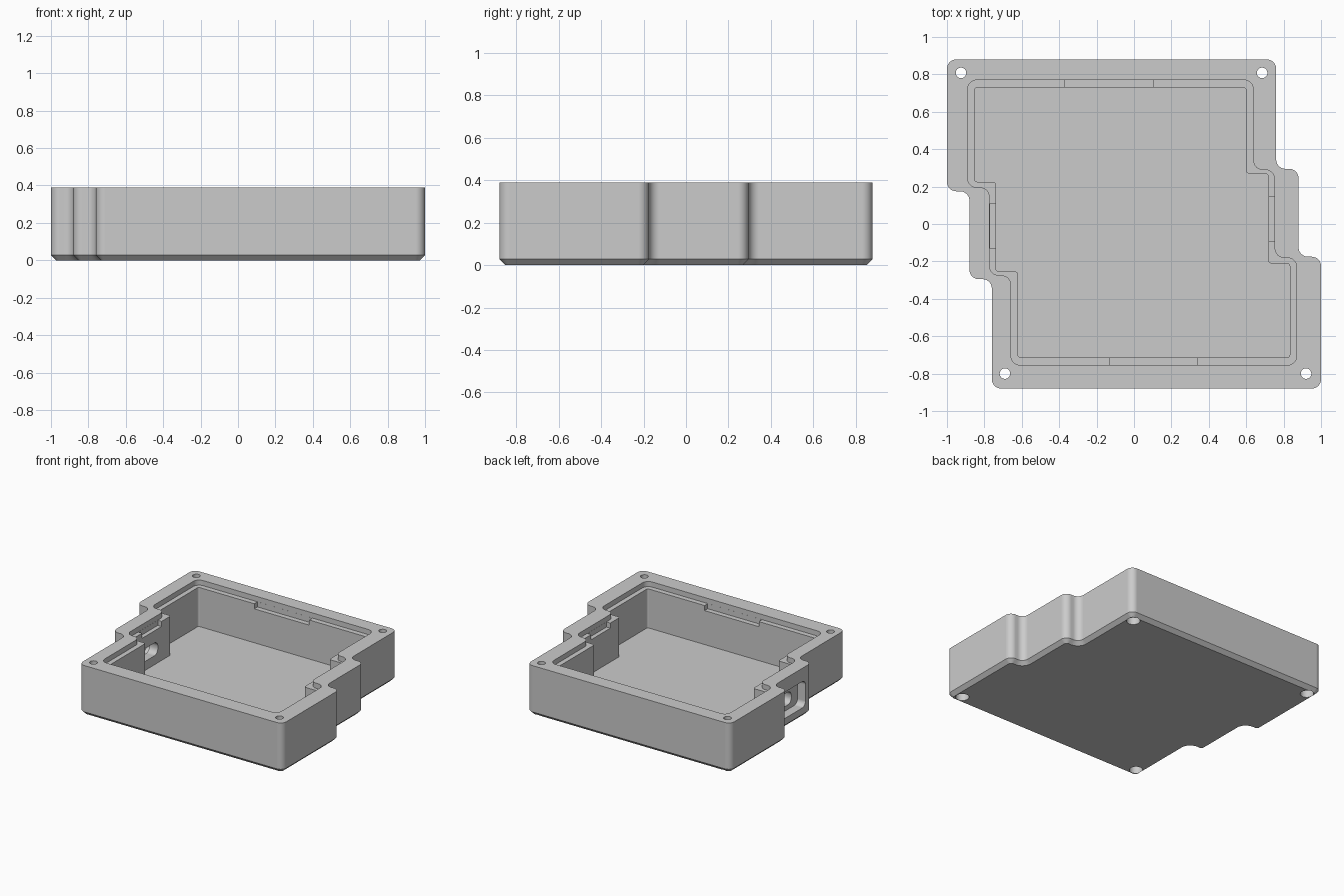
import bpy
import bmesh
import math
from mathutils import Vector, Matrix

if "Cube" in bpy.data.objects:
    bpy.data.objects.remove(bpy.data.objects["Cube"], do_unlink=True)

HEIGHT = 0.39
LEDGE_Z = 0.35
NOTCH_Z = 0.31
FLOOR_Z = 0.045

grey = bpy.data.materials.new("light grey plastic")
grey.use_nodes = True
COLOUR = (0.6, 0.6, 0.6, 1)
grey.diffuse_color = COLOUR
grey.node_tree.nodes["Principled BSDF"].inputs["Base Color"].default_value = COLOUR


def stepped(half, shift=(0, 0)):
    """Half an outline plus its half-turn copy, listed clockwise."""
    pts = [Vector(p) for p in half]
    return [p + Vector(shift) for p in pts + [-p for p in pts]]


def rounded(corners, r, inset=0, seg=8):
    """Fillet every corner; inset shrinks the outline around the same centres."""
    out = []
    for i, p in enumerate(corners):
        d1 = (corners[i - 1] - p).normalized()
        d2 = (corners[(i + 1) % len(corners)] - p).normalized()
        convex = (-d1).cross(d2) < 0
        rr = r - inset if convex else r + inset
        centre = p + (d1 + d2) * r
        for k in range(seg + 1):
            t = math.pi / 2 * k / seg
            out.append(centre - (d2 * math.cos(t) + d1 * math.sin(t)) * rr)
    return out


def circle(x, y, r, n=32):
    return [Vector((x + r * math.cos(k * math.tau / n), y + r * math.sin(k * math.tau / n)))
            for k in range(n)]


def rect(x0, x1, y0, y1):
    return [Vector(p) for p in ((x0, y1), (x1, y1), (x1, y0), (x0, y0))]


def loft(name, sections, matrix=Matrix()):
    """Closed solid through (outline, height) sections."""
    bm = bmesh.new()
    rings = [[bm.verts.new((p.x, p.y, z)) for p in pts] for pts, z in sections]
    n = len(rings[0])
    for low, high in zip(rings, rings[1:]):
        for i in range(n):
            j = (i + 1) % n
            bm.faces.new((low[i], low[j], high[j], high[i]))
    bm.faces.new(rings[0])
    bm.faces.new(rings[-1])
    bm.transform(matrix)
    bmesh.ops.recalc_face_normals(bm, faces=bm.faces)
    mesh = bpy.data.meshes.new(name)
    bm.to_mesh(mesh)
    bm.free()
    obj = bpy.data.objects.new(name, mesh)
    mesh.materials.append(grey)
    bpy.context.collection.objects.link(obj)
    return obj


# Outer body with chamfered bottom edge
outer = stepped([(-1, 0.88), (0.76, 0.88), (0.76, 0.295),
                 (0.88, 0.295), (0.88, -0.175), (1, -0.175)])
wall = rounded(outer, 0.05)
body = loft("enclosure_body", [(rounded(outer, 0.05, 0.028), 0), (wall, 0.028), (wall, HEIGHT)])

# Main cavity, and the wider lid recess above it
shift = (-0.01, 0.0075)
inner = stepped([(-0.843, 0.722), (0.61, 0.722), (0.61, 0.262),
                 (0.728, 0.262), (0.728, -0.218), (0.843, -0.218)], shift)
ledge = stepped([(-0.88, 0.762), (0.648, 0.762), (0.648, 0.282),
                 (0.762, 0.282), (0.762, -0.188), (0.88, -0.188)], shift)
TOP = HEIGHT + 0.1
cutters = [
    loft("cavity_cutter", [(rounded(inner, 0.015, seg=4), FLOOR_Z), (rounded(inner, 0.015, seg=4), TOP)]),
    loft("recess_cutter", [(rounded(ledge, 0.05), LEDGE_Z), (rounded(ledge, 0.05), TOP)]),
]

# Clip notches lowered into the ledge on all four sides
for x0, x1, y0, y1 in ((-0.37, 0.105, 0.6, 0.769), (-0.13, 0.34, -0.754, -0.6),
                       (-0.771, -0.6, -0.13, 0.11), (0.6, 0.751, -0.09, 0.145)):
    box = rect(x0, x1, y0, y1)
    cutters.append(loft("notch_cutter", [(box, NOTCH_Z), (box, TOP)]))

# Screw holes with counterbores underneath
for x, y in ((-0.925, 0.808), (0.685, 0.808), (-0.69, -0.8), (0.92, -0.8)):
    cutters.append(loft("screw_hole_cutter", [(circle(x, y, 0.028), -0.1), (circle(x, y, 0.028), TOP)]))
    cutters.append(loft("counterbore_cutter", [(circle(x, y, 0.048), -0.1), (circle(x, y, 0.048), 0.1)]))

# Connector port in the step of the -x wall: outer pocket and smaller slot
to_side = Matrix(((0, 0, 1, 0), (1, 0, 0, 0), (0, 1, 0, 0), (0, 0, 0, 1)))
pocket = rounded(rect(-0.22, 0.125, 0.08, 0.285), 0.04)
slot = rounded(rect(-0.145, 0.065, 0.115, 0.215), 0.045)
cutters.append(loft("port_pocket_cutter", [(pocket, -1.1), (pocket, -0.81)], to_side))
cutters.append(loft("port_slot_cutter", [(slot, -1.1), (slot, -0.7)], to_side))

# Carve everything, then drop the cutters
bpy.ops.object.select_all(action='DESELECT')
bpy.context.view_layer.objects.active = body
body.select_set(True)
for cutter in cutters:
    cutter.hide_render = True
    mod = body.modifiers.new("carve", 'BOOLEAN')
    mod.operation = 'DIFFERENCE'
    mod.solver = 'EXACT'
    mod.object = cutter
    bpy.ops.object.modifier_apply(modifier=mod.name)
    bpy.data.objects.remove(cutter, do_unlink=True)

# Smooth fillets, crisp edges, flat walls
bpy.ops.object.shade_smooth_by_angle(angle=math.radians(30))
flat = body.modifiers.new("flat_walls", 'WEIGHTED_NORMAL')
flat.keep_sharp = True
